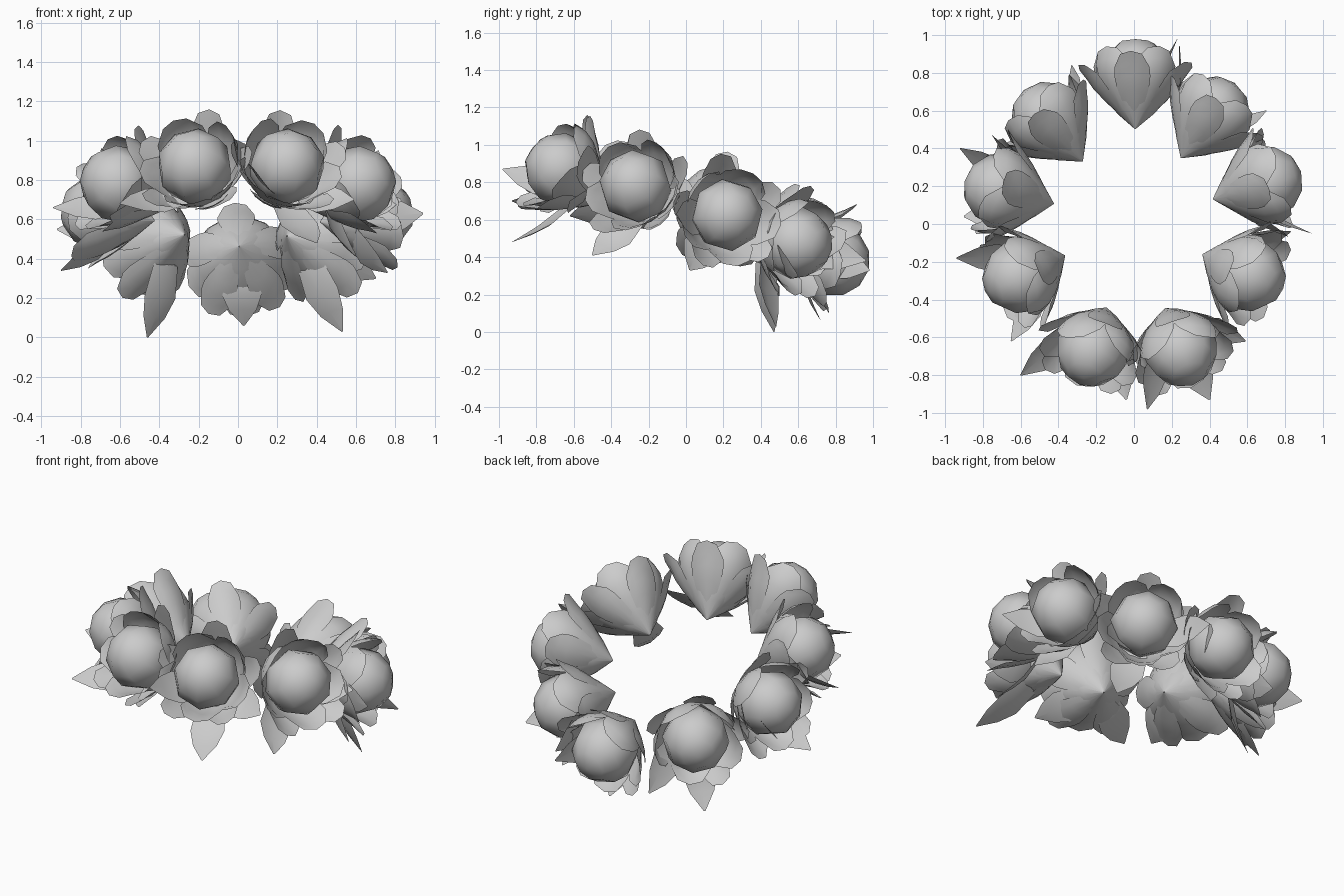
import bpy, bmesh, math, random
from mathutils import Vector, Matrix

random.seed(4)
if "Cube" in bpy.data.objects:
    bpy.data.objects.remove(bpy.data.objects["Cube"], do_unlink=True)

grey = bpy.data.materials.new("soft_grey")
grey.use_nodes = True
grey.diffuse_color = (0.6, 0.6, 0.6, 1)
grey.node_tree.nodes["Principled BSDF"].inputs["Base Color"].default_value = grey.diffuse_color


def finish(name, bm, matrix):
    mesh = bpy.data.meshes.new(name)
    bm.to_mesh(mesh)
    bm.free()
    mesh.materials.append(grey)
    mesh.shade_smooth()
    ob = bpy.data.objects.new(name, mesh)
    ob.matrix_world = matrix
    bpy.context.collection.objects.link(ob)


def sheet(bm, rows):
    """Join rows of points into a quad sheet."""
    grid = [[bm.verts.new(p) for p in row] for row in rows]
    for a, b in zip(grid, grid[1:]):
        for i in range(len(a) - 1):
            bm.faces.new((a[i], a[i + 1], b[i + 1], b[i]))


def profile_at(profile, s):
    """Radius and height along a petal profile, s from 0 to 1."""
    k = min(int(s * (len(profile) - 1)), len(profile) - 2)
    f = s * (len(profile) - 1) - k
    return Vector(profile[k]).lerp(Vector(profile[k + 1]), f)


def petal(bm, profile, angle, half_angle, length):
    """One cupped petal with a blunt tip, swept about the flower axis."""
    rows = []
    for j in range(6):
        row = []
        for i in range(-2, 3):
            u = i / 2
            s = j / 5 * length * (1 - 0.24 * abs(u) ** 2.5)
            r, h = profile_at(profile, max(s, 0.005))
            r *= 1 - 0.05 * u * u
            a = angle + u * half_angle * (1 - 0.25 * (j / 5) ** 3)
            row.append((r * math.cos(a), r * math.sin(a), h))
        rows.append(row)
    sheet(bm, rows)


def leaf(bm, base, tip, axis):
    """Pointed leaf, folded slightly along its midrib."""
    along = tip - base
    side = along.cross(axis).normalized()
    rows = []
    for t, w in ((0, .02), (.3, .08), (.6, .1), (.8, .07), (1, .004)):
        mid = base + along * t - axis * 0.06 * math.sin(math.pi * t)
        rows.append([mid - side * w + axis * w * .2, mid, mid + side * w + axis * w * .2])
    sheet(bm, rows)


# Radius, height profiles: upright cup, opened lower cup, outer ring
CUP = [(0, -.3), (.13, -.18), (.22, -.07), (.25, .03), (.24, .12)]
OPEN = [(0, -.3), (.13, -.18), (.2, -.08), (.24, 0), (.29, .06)]
OUTER = [(0, -.29), (.13, -.18), (.22, -.09), (.27, -.02), (.33, .05)]

# Flower centre (x, y) and the tips of its leaves
FLOWERS = [
    ((-.22, -.67), [(-.6, -.8, .68), (-.04, -.93, .7)]),
    ((.25, -.67), [(.07, -.98, .87), (.4, -.93, .48), (.59, -.62, .7)]),
    ((.61, -.27), [(.6, -.5, .41), (.83, -.04, .7)]),
    ((.7, .22), [(.94, -.05, .63), (.76, .02, .33)]),
    ((.42, .59), [(.53, .48, .03), (.7, .6, .3), (.24, .96, .38)]),
    ((.01, .79), [(.03, .72, .06), (.23, .98, .33)]),
    ((-.46, .56), [(-.46, .47, 0), (-.33, .84, .22)]),
    ((-.71, .18), [(-.9, .04, .34), (-.92, .4, .55), (-.75, .47, .62)]),
    ((-.61, -.28), [(-.94, -.18, .66), (-.65, -.62, .62)]),
]

for (x, y), tips in FLOWERS:
    # Flowers face outwards, tipped up at the front and down at the back
    centre = Vector((x, y, 0.7 - 0.32 * y - 0.1 * y * y))
    out = Vector((x, y, 0)).normalized()
    axis = (out + Vector((0, 0, 0.28 - 0.7 * y))).normalized()
    place = Matrix.Translation(centre) @ axis.to_track_quat('Z', 'Y').to_matrix().to_4x4()
    roll = -math.pi / 2 + random.uniform(-0.15, 0.15)

    bm = bmesh.new()
    bmesh.ops.create_uvsphere(bm, u_segments=8, v_segments=6, radius=0.195)
    finish("flower_bud", bm, place @ Matrix.Rotation(roll, 4, 'Z'))

    # Lower petals fall open, upper ones hug the bud
    bm = bmesh.new()
    for k in range(5):
        turn = roll + k * math.tau / 5
        inner = OPEN if math.sin(turn) < -0.2 else CUP
        petal(bm, inner, turn, 0.74, random.uniform(0.93, 1))
        petal(bm, OUTER, turn + 0.63, 0.5, random.uniform(0.9, 1))
    finish("flower_petals", bm, place)

    bm = bmesh.new()
    for tip in tips:
        leaf(bm, centre - axis * 0.16, Vector(tip), axis)
    finish("flower_leaves", bm, Matrix())
